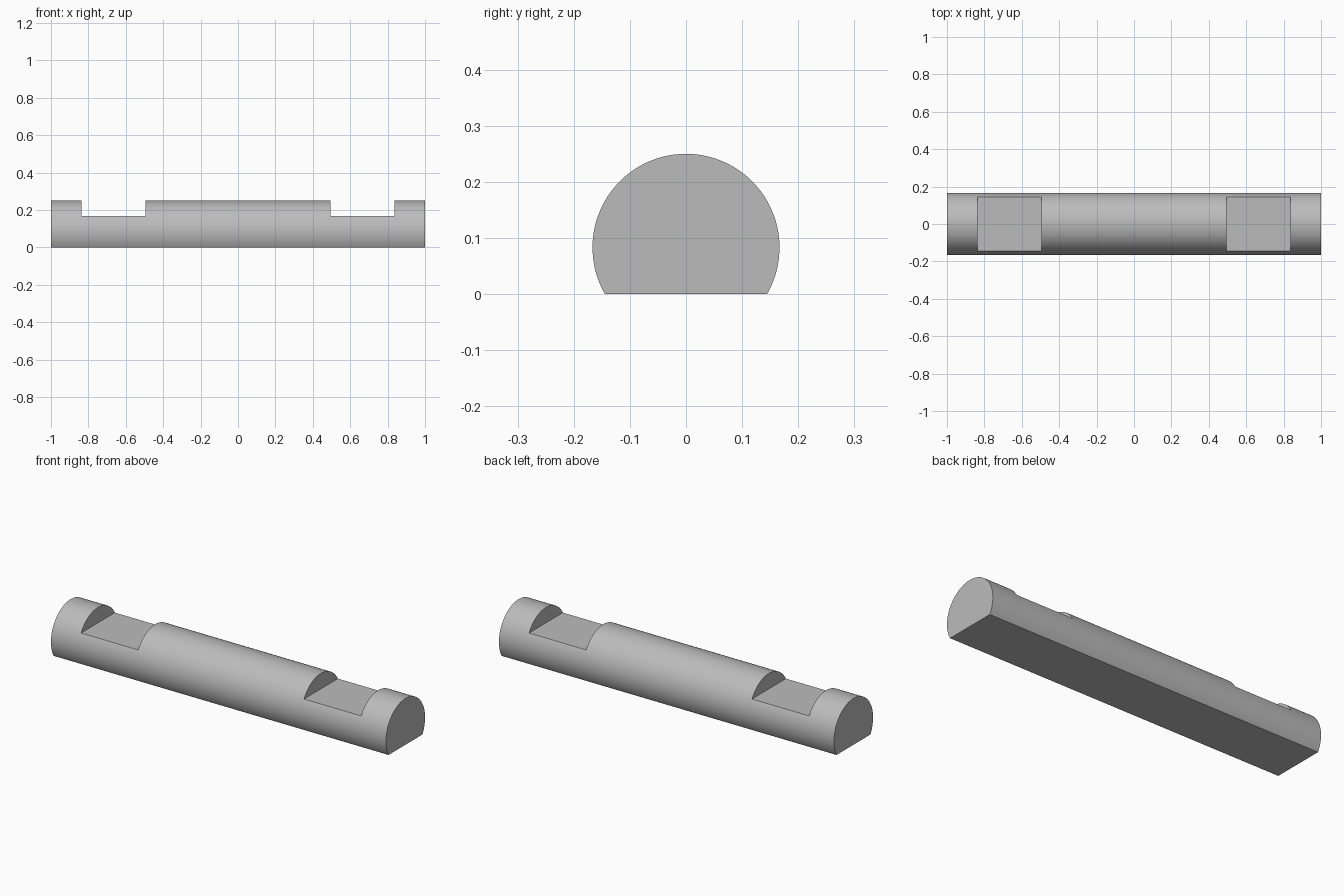
import bpy
import bmesh
import math

if "Cube" in bpy.data.objects:
    bpy.data.objects.remove(bpy.data.objects["Cube"], do_unlink=True)

RADIUS = 1 / 6
AXIS_Z = RADIUS / 2          # the underside is cut half a radius below the axis
NOTCH_Z = RADIUS             # floor height of the notches
NOTCH_IN, NOTCH_OUT = 0.495, 0.836
STEPS = 96

# Plain grey metal
grey = bpy.data.materials.new("plain_grey")
grey.use_nodes = True
colour = (0.5, 0.5, 0.5, 1)
grey.diffuse_color = colour
grey.node_tree.nodes["Principled BSDF"].inputs["Base Color"].default_value = colour

# Round bar with a flat underside: extrude the arc profile along x
bm = bmesh.new()
start = -math.pi / 6
sweep = math.pi - 2 * start
arc = [start + sweep * i / STEPS for i in range(STEPS + 1)]
profile = [bm.verts.new((-1, RADIUS * math.cos(a), AXIS_Z + RADIUS * math.sin(a)))
           for a in arc]
face = bm.faces.new(profile)
extruded = bmesh.ops.extrude_face_region(bm, geom=[face])["geom"]
moved = [v for v in extruded if isinstance(v, bmesh.types.BMVert)]
bmesh.ops.translate(bm, vec=(2, 0, 0), verts=moved)
bmesh.ops.recalc_face_normals(bm, faces=bm.faces)
mesh = bpy.data.meshes.new("notched_bar")
bm.to_mesh(mesh)
bm.free()
bar = bpy.data.objects.new("notched_bar", mesh)
bpy.context.collection.objects.link(bar)
mesh.materials.append(grey)


def cut_notch(side):
    """Cut a flat-floored notch across the top of the bar."""
    bpy.ops.mesh.primitive_cube_add(
        size=1, location=(side * (NOTCH_IN + NOTCH_OUT) / 2, 0, NOTCH_Z + 0.1))
    cutter = bpy.context.object
    cutter.name = "notch_cutter"
    cutter.scale = (NOTCH_OUT - NOTCH_IN, 0.5, 0.2)
    cutter.hide_render = True
    cutter.data.materials.append(grey)
    bpy.context.view_layer.objects.active = bar
    cut = bar.modifiers.new("notch", "BOOLEAN")
    cut.operation = "DIFFERENCE"
    cut.solver = "EXACT"
    cut.object = cutter
    bpy.ops.object.modifier_apply(modifier=cut.name)
    bpy.data.objects.remove(cutter, do_unlink=True)


for side in (-1, 1):
    cut_notch(side)

# Smooth the round wall and keep the cut edges sharp
bpy.ops.object.select_all(action="DESELECT")
bar.select_set(True)
bpy.context.view_layer.objects.active = bar
bpy.ops.object.shade_smooth_by_angle(angle=math.radians(25))
